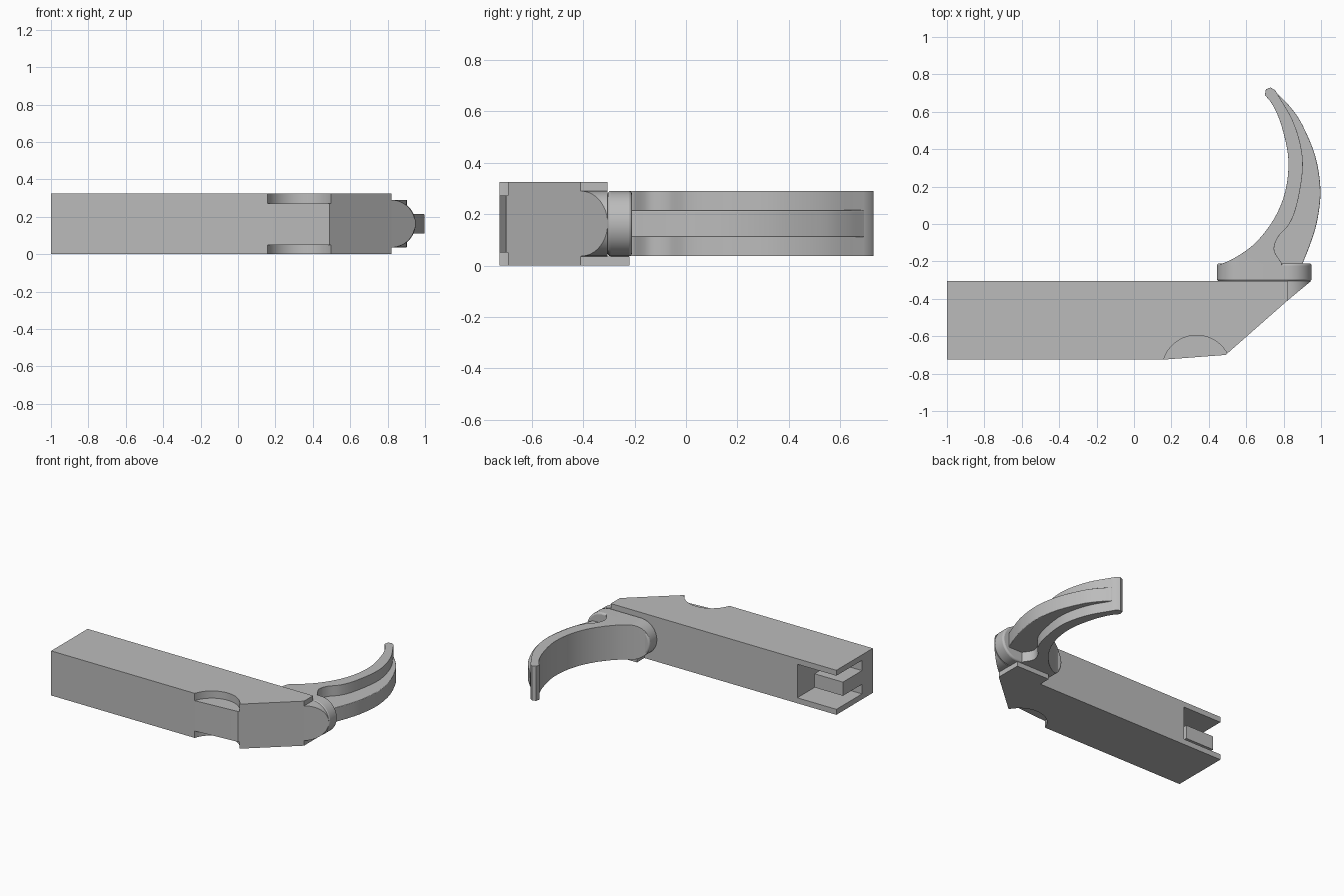
import bpy, bmesh, math
from mathutils import Vector

if "Cube" in bpy.data.objects:
    bpy.data.objects.remove(bpy.data.objects["Cube"])

grey = bpy.data.materials.new("plain_grey")
grey.use_nodes = True
grey.diffuse_color = (0.5, 0.5, 0.5, 1)
grey.node_tree.nodes["Principled BSDF"].inputs["Base Color"].default_value = (0.5, 0.5, 0.5, 1)


def prism(name, points, low, high, axis="Z"):
    """Extrude a flat outline: XY along Z, or XZ along Y."""
    place = (lambda p, t: (p[0], p[1], t)) if axis == "Z" else (lambda p, t: (p[0], t, p[1]))
    bm = bmesh.new()
    rings = [[bm.verts.new(place(p, t)) for p in points] for t in (low, high)]
    for ring in rings:
        bm.faces.new(ring)
    for i in range(len(points)):
        j = (i + 1) % len(points)
        bm.faces.new((rings[0][i], rings[0][j], rings[1][j], rings[1][i]))
    bmesh.ops.recalc_face_normals(bm, faces=bm.faces)
    mesh = bpy.data.meshes.new(name)
    bm.to_mesh(mesh)
    bm.free()
    mesh.materials.append(grey)
    obj = bpy.data.objects.new(name, mesh)
    bpy.context.collection.objects.link(obj)
    return obj


def box(name, x, y, z):
    return prism(name, [(x[0], y[0]), (x[1], y[0]), (x[1], y[1]), (x[0], y[1])], *z)


def activate(obj):
    bpy.ops.object.select_all(action="DESELECT")
    obj.select_set(True)
    bpy.context.view_layer.objects.active = obj


def boolean(obj, tool, operation="DIFFERENCE"):
    tool.hide_render = True
    mod = obj.modifiers.new("cut", "BOOLEAN")
    mod.operation, mod.object, mod.solver = operation, tool, "EXACT"
    activate(obj)
    bpy.ops.object.modifier_apply(modifier=mod.name)
    bpy.data.objects.remove(tool)


def soften(obj, width):
    if width:
        mod = obj.modifiers.new("round", "BEVEL")
        mod.width, mod.segments, mod.limit_method = width, 3, "ANGLE"
        mod.angle_limit = math.radians(40)
    activate(obj)
    bpy.ops.object.shade_smooth_by_angle(angle=math.radians(35))


def arc(cx, cy, r, start, end, n=24):
    angles = [math.radians(start + (end - start) * i / n) for i in range(n + 1)]
    return [(cx + r * math.cos(a), cy + r * math.sin(a)) for a in angles]


def smooth_line(points, n=6):
    """Smooth curve through the given points."""
    p = [Vector(q) for q in points]
    p = [2 * p[0] - p[1]] + p + [2 * p[-1] - p[-2]]
    out = []
    for a, b, c, d in zip(p, p[1:], p[2:], p[3:]):
        for i in range(n):
            t = i / n
            out.append(0.5 * (2 * b + (c - a) * t + (2 * a - 5 * b + 4 * c - d) * t * t
                              + (3 * b - a - 3 * c + d) * t ** 3))
    return out + [p[-2]]


TOP, MID, RAD = 0.325, 0.163, 0.127
BACK = -0.305

# Long body with slanted end
body = prism("body", [(-1, -0.725), (0.16, -0.725), (0.49, -0.70), (0.82, -0.41),
                      (0.82, BACK), (-1, BACK)], 0, TOP)

# Round shallow recesses on the top and bottom of the front edge
for low, high in ((-0.1, 0.05), (0.272, 0.5)):
    boolean(body, prism("recess_cutter", arc(0.335, -0.78, 0.185, 0, 360, 64)[:-1], low, high))

# Socket at the far end, open to the back
boolean(body, box("socket_cutter", (-1.2, -0.685), (-0.60, 0), (0.04, 0.285)))
soften(body, 0)
box("socket_tongue", (-1, -0.77), (-0.61, -0.38), (0.11, 0.21))

# Rounded nose that follows the slanted end
nose = prism("nose", arc(0.82, MID, RAD, -90, 90), -0.5, BACK, "Y")
for v in nose.data.vertices:
    if v.co.y < -0.4:
        v.co.y = -0.41 + (v.co.x - 0.82) * 0.83
soften(nose, 0)

# Small stop tab under the claw base
box("stop_tab", (0.55, 0.82), (-0.35, -0.22), (0, 0.035))

# Rounded claw base
base = prism("claw_base", arc(0.823, MID, RAD, -90, 90) + arc(0.57, MID, RAD, 90, 270),
             BACK, -0.21, "Y")
soften(base, 0.012)

# Claw outlines: inner curve, groove line and outer curve
inner = smooth_line([(0.44, -0.225), (0.54, -0.18), (0.65, -0.10), (0.75, 0.03), (0.81, 0.18),
                     (0.825, 0.35), (0.79, 0.52), (0.745, 0.63), (0.70, 0.69)])
tip = [(0.705, 0.72), (0.73, 0.73), (0.755, 0.715)]
groove = smooth_line([(0.77, 0.69), (0.85, 0.55), (0.895, 0.40), (0.90, 0.27), (0.87, 0.10),
                      (0.83, 0.0), (0.77, -0.07), (0.75, -0.14), (0.79, -0.21)])
outer = smooth_line([(0.90, -0.215), (0.945, -0.10), (0.98, 0.02), (0.997, 0.18), (0.97, 0.36),
                     (0.90, 0.53), (0.84, 0.62), (0.77, 0.695)])

# Wide claw blade, trimmed round where it meets the base
blade = prism("claw_blade", inner + tip + groove + [(0.79, -0.27), (0.44, -0.27)], 0.037, 0.29)
trim = prism("blade_trim", [(1.2, MID - RAD), (1.2, MID + RAD)]
             + arc(0.57, MID, RAD, 90, 270), -0.5, 1, "Y")
boolean(blade, trim, "INTERSECT")
soften(blade, 0.012)

# Narrow rib along the outside of the claw
rib_inside = [(p.x - 0.02, p.y) for p in groove[3:]]
rib = prism("claw_rib", outer + rib_inside + [(0.77, -0.25), (0.90, -0.25)], 0.11, 0.215)
soften(rib, 0.01)
